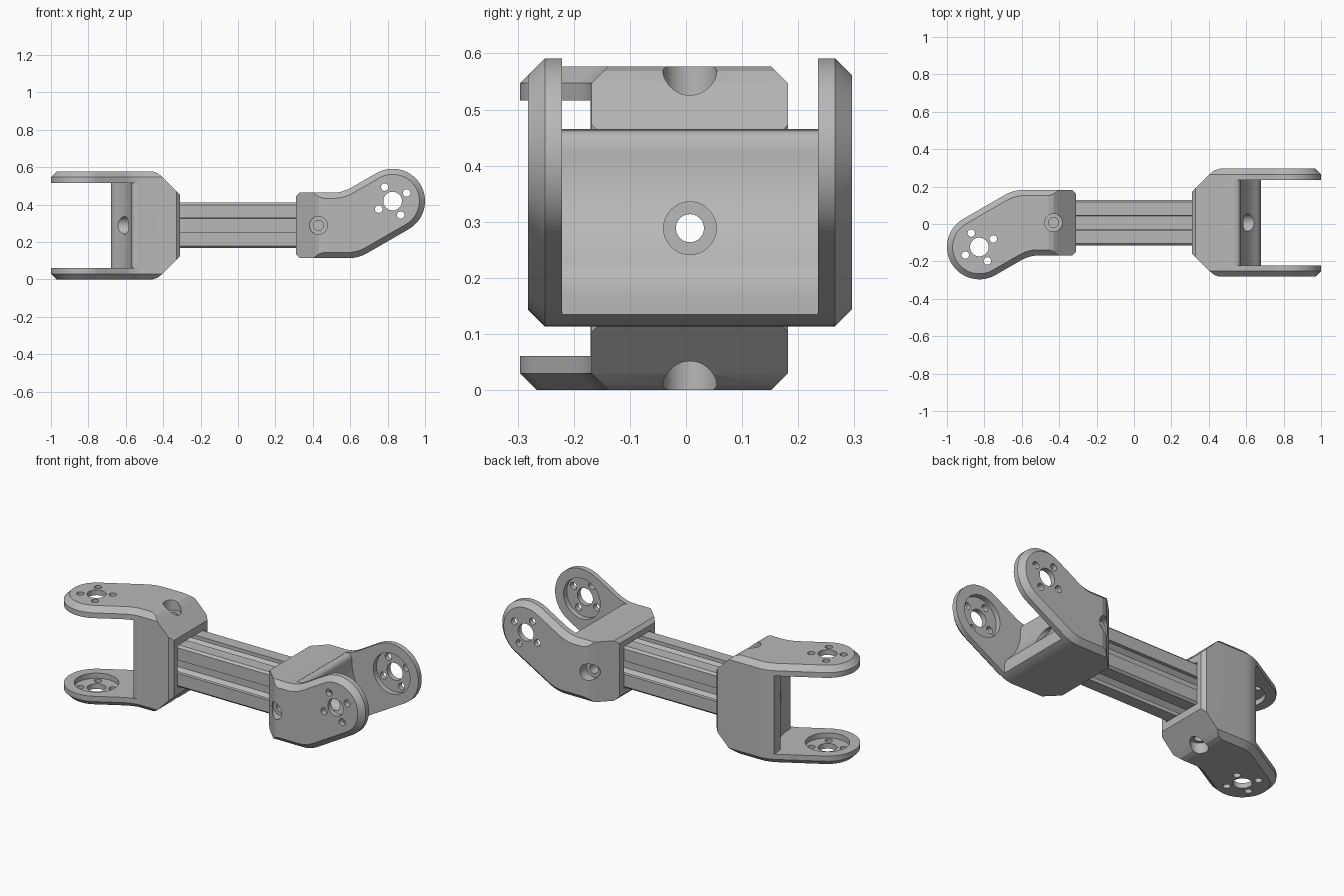
import bpy, bmesh
from math import sin, cos, tan, radians, pi
from mathutils import Vector

cube = bpy.data.objects.get("Cube")
if cube:
    bpy.data.objects.remove(cube, do_unlink=True)

grey = bpy.data.materials.new("plain_grey")
grey.use_nodes = True
grey.diffuse_color = (0.48, 0.48, 0.48, 1)
grey.node_tree.nodes["Principled BSDF"].inputs["Base Color"].default_value = (0.48, 0.48, 0.48, 1)

CENTRE = Vector((0, 0.007, 0.2885))   # axis of the bar
JX, JU, JR = 0.827, 0.13, 0.173       # joint eye: centre and radius
HALF, INNER, SIDE = 0.2885, 0.228, 0.175
CHAMFER = 0.03


def loft(name, loops):
    """Solid skinned through equal-length closed loops."""
    bm = bmesh.new()
    rings = [[bm.verts.new(p) for p in loop] for loop in loops]
    n = len(rings[0])
    for a, b in zip(rings, rings[1:]):
        for i in range(n):
            j = (i + 1) % n
            bm.faces.new((a[i], a[j], b[j], b[i]))
    bm.faces.new(rings[0])
    bm.faces.new(rings[-1])
    bmesh.ops.recalc_face_normals(bm, faces=bm.faces)
    mesh = bpy.data.meshes.new(name)
    bm.to_mesh(mesh)
    bm.free()
    mesh.materials.append(grey)
    obj = bpy.data.objects.new(name, mesh)
    bpy.context.collection.objects.link(obj)
    return obj


def prism(name, pts, lo, hi, axis="Z"):
    place = {"X": lambda a, b, t: (t, a, b),
             "Y": lambda a, b, t: (a, t, b),
             "Z": lambda a, b, t: (a, b, t)}[axis]
    return loft(name, [[place(a, b, t) for a, b in pts] for t in (lo, hi)])


def arc(cx, cy, r, start, end, steps):
    angles = [radians(start + (end - start) * i / steps) for i in range(steps + 1)]
    return [(cx + r * cos(a), cy + r * sin(a)) for a in angles]


def circle(cx, cy, r, steps=40):
    return arc(cx, cy, r, 0, 360, steps)[:-1]


def bend(p, q, r, steps=6):
    """Rounded corner from p to r around q."""
    p, q, r = Vector(p), Vector(q), Vector(r)
    ts = [i / steps for i in range(steps + 1)]
    return [tuple(p * (1 - t) ** 2 + q * 2 * t * (1 - t) + r * t * t) for t in ts]


def combine(target, tool, operation="DIFFERENCE"):
    mod = target.modifiers.new("cut", "BOOLEAN")
    mod.operation, mod.object, mod.solver = operation, tool, "EXACT"
    graph = bpy.context.evaluated_depsgraph_get()
    mesh = bpy.data.meshes.new_from_object(target.evaluated_get(graph))
    target.modifiers.clear()
    target.data = mesh
    bpy.data.objects.remove(tool, do_unlink=True)


def finish(obj):
    obj.data.shade_smooth()
    obj.data.set_sharp_from_angle(angle=radians(15))


def arm_outline(d):
    """Side outline of the bracket, shrunk by d."""
    r, s, c, x0, k = JR - d, SIDE - d, 0.02, 0.31, 0.05
    slope = tan(pi / 6)
    eye = arc(JX, JU, r, 120, -60, 28)
    (ax, au), (bx, bu) = eye[0], eye[-1]
    xt, xb = ax - (au - s) / slope, bx - (bu + s) / slope
    top = bend((xt - k, s), (xt, s), (xt + k, s + k * slope))
    low = bend((xb + k, -s + k * slope), (xb, -s), (xb - k, -s))
    return [(x0, s - c), (x0 + c, s)] + top + eye + low + [(x0 + c, -s), (x0, -s + c)]


# Bracket blank with chamfered outer faces
levels = [(-HALF, CHAMFER), (CHAMFER - HALF, 0), (HALF - CHAMFER, 0), (HALF, CHAMFER)]
bracket = loft("bracket_right_end", [[(x, u, v) for x, u in arm_outline(d)] for v, d in levels])

# Tapered shoulders towards the bar
taper = [(0.31, 0.165), (0.405, 0.26), (0.43, 0.28), (0.46, HALF), (1.2, HALF)]
taper = taper[:-2] + [(0.46, HALF + 0.001), (1.2, HALF + 0.001)]
taper += [(x, -v) for x, v in reversed(taper)]
combine(bracket, prism("taper_tool", taper, -0.6, 0.6, "Y"), "INTERSECT")

# Gap between the arms, with a hollow round the joint
hollow = arc(JX, JU, 0.256, 178, 228, 18)
hx, hu = hollow[-1]
tip = bend((hx, hu), (0.68, hu - (0.68 - hx) * 0.9), (0.68, -0.125), 8)
lip = bend((0.535, SIDE + 0.001), (hollow[0][0], SIDE + 0.001), hollow[0], 6)
gap = [(0.535, 0.6)] + lip[:-1] + hollow + tip[1:] + [(0.68, -0.4), (1.2, -0.4), (1.2, 0.6)]
combine(bracket, prism("gap_tool", gap, -INNER, INNER))

# Joint eyes: inner recess, axle hole and four screw holes
combine(bracket, prism("recess_tool", circle(JX, JU, 0.118, 48), -0.258, 0.258))
combine(bracket, prism("axle_tool", circle(JX, JU, 0.05), -0.4, 0.4))
for x, u in arc(JX, JU, 0.086, 30, 300, 3):
    combine(bracket, prism("screw_tool", circle(x, u, 0.02, 28), -0.4, 0.4))

# Socket for the bar and the counterbored end screw
sq = 0.123
combine(bracket, prism("socket_tool", [(-sq, -sq), (sq, -sq), (sq, sq), (-sq, sq)], 0.2, 0.51, "X"))
combine(bracket, prism("end_bore_tool", circle(0, 0, 0.025), 0.4, 0.9, "X"))
combine(bracket, prism("end_head_tool", circle(0, 0, 0.047), 0.555, 0.9, "X"))

# Counterbored clamp screws on both shoulders
for side in (-1, 1):
    for name, r, depth in (("clamp_bore_tool", 0.027, 0.11), ("clamp_head_tool", 0.048, 0.228)):
        lo, hi = sorted((side * depth, side * 0.4))
        combine(bracket, prism(name, circle(0.43, 0, r), lo, hi))
finish(bracket)

# Place the two brackets a quarter turn apart
bracket.location = CENTRE
bracket.rotation_euler = (pi / 2, 0, 0)
other = bpy.data.objects.new("bracket_left_end", bracket.data)
bpy.context.collection.objects.link(other)
other.location = CENTRE
other.rotation_euler = (0, 0, pi)
bracket.name, other.name = "bracket_upright", "bracket_flat"

# Slotted bar: one side of the section repeated four times
H = 0.122
half_side = [(H, 0.11), (H, 0.039), (0.1, 0.039), (0.1, 0.067), (0.085, 0.067), (0.055, 0.037)]
side_pts = [(a, -b) for a, b in half_side] + half_side[::-1]
section = []
for q in range(4):
    c, s = round(cos(q * pi / 2)), round(sin(q * pi / 2))
    section += [(a * c - b * s, a * s + b * c) for a, b in side_pts]
bar = prism("slotted_bar", section, -0.505, 0.505, "X")
combine(bar, prism("bar_bore_tool", circle(0, 0, 0.025), -0.6, 0.6, "X"))
finish(bar)
bar.location = CENTRE
